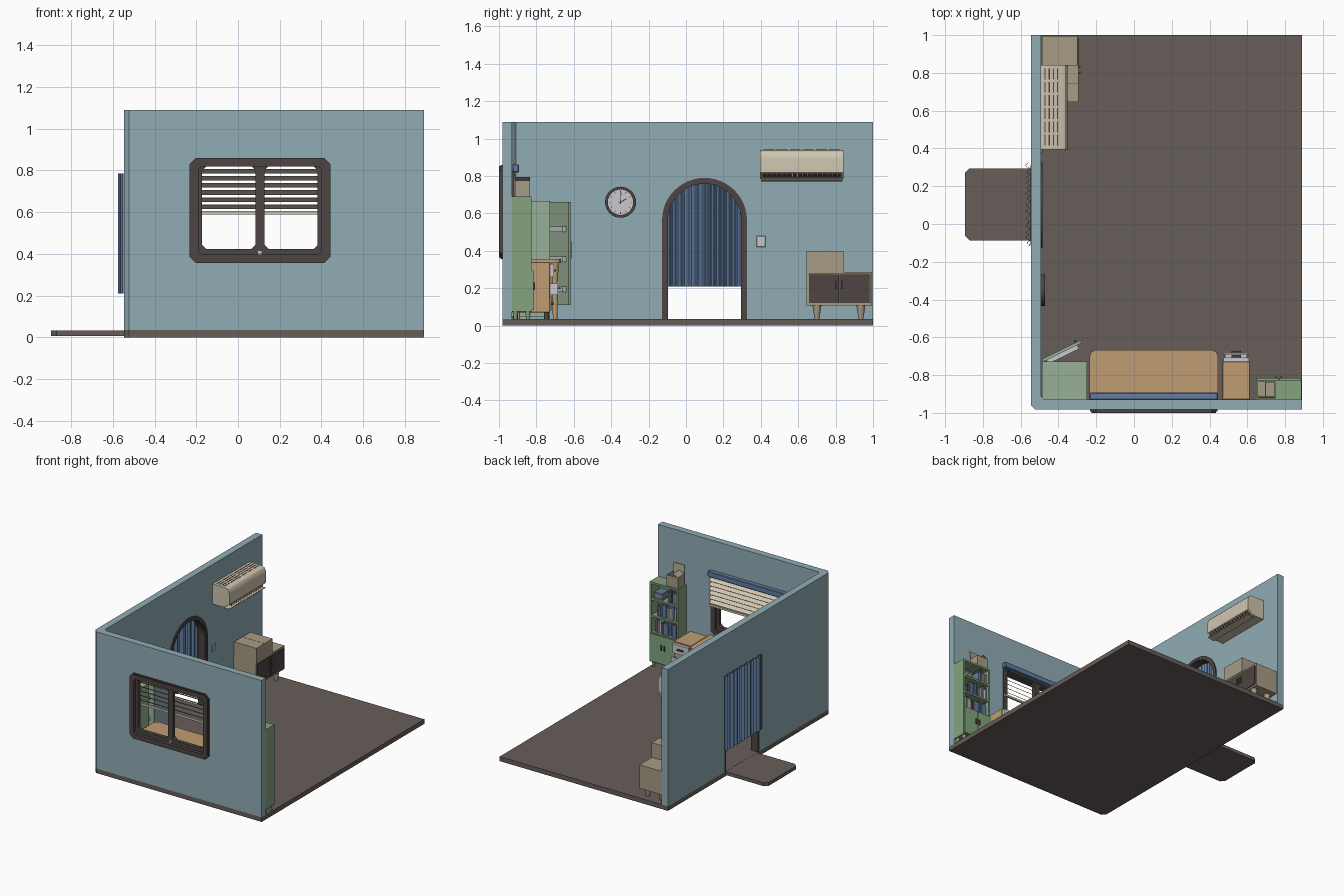
import bpy, bmesh, math, random
from mathutils import Matrix, Vector

if "Cube" in bpy.data.objects:
    bpy.data.objects.remove(bpy.data.objects["Cube"])
random.seed(4)

def mat(name, r, g, b):
    m = bpy.data.materials.new(name)
    m.diffuse_color = tuple((c / 255) ** 2.2 for c in (r, g, b)) + (1,)
    m.use_nodes = True
    m.node_tree.nodes["Principled BSDF"].inputs["Base Color"].default_value = m.diffuse_color
    return m

WALL = mat("wall teal", 143, 171, 179)
FLOOR = mat("floor brown", 102, 94, 90)
DARK = mat("dark brown", 78, 71, 68)
BLUE = mat("curtain blue", 98, 124, 160)
GREEN = mat("shelf green", 130, 162, 125)
PALE = mat("pale green", 150, 174, 150)
TAN = mat("wood tan", 190, 156, 115)
BEIGE = mat("cardboard beige", 166, 154, 132)
CREAM = mat("cream", 206, 195, 174)
GREY = mat("light grey", 200, 201, 205)

# ---------- helpers ----------
def finish(name, bm, m):
    bmesh.ops.recalc_face_normals(bm, faces=bm.faces)
    me = bpy.data.meshes.new(name)
    bm.to_mesh(me)
    bm.free()
    o = bpy.data.objects.new(name, me)
    bpy.context.collection.objects.link(o)
    me.materials.append(m)
    return o

def boxes(name, m, *pairs, bevel=0, turn=None):
    """Boxes given as (x0,x1,y0,y1,z0,z1); turn = (axis, angle) about each centre."""
    bm = bmesh.new()
    for x0, x1, y0, y1, z0, z1 in pairs:
        M = Matrix.Translation(((x0 + x1) / 2, (y0 + y1) / 2, (z0 + z1) / 2))
        if turn:
            M = M @ Matrix.Rotation(turn[1], 4, turn[0])
        bmesh.ops.create_cube(bm, size=1, matrix=M @ Matrix.Diagonal((x1 - x0, y1 - y0, z1 - z0, 1)))
    if bevel:
        bmesh.ops.bevel(bm, geom=bm.edges[:], offset=bevel, segments=1, affect='EDGES')
    return finish(name, bm, m)

def to3(p, axis, t):
    return {'x': (t, p[0], p[1]), 'y': (p[0], t, p[1]), 'z': (p[0], p[1], t)}[axis]

def prism(name, m, pts, axis, a, b):
    bm = bmesh.new()
    A, B = ([bm.verts.new(to3(p, axis, t)) for p in pts] for t in (a, b))
    bm.faces.new(A)
    bm.faces.new(B)
    for i in range(len(pts)):
        j = (i + 1) % len(pts)
        bm.faces.new((A[i], A[j], B[j], B[i]))
    return finish(name, bm, m)

def ring(name, m, outer, inner, axis, a, b, closed=True):
    """Solid band between two matching outlines."""
    bm = bmesh.new()
    loops = [[bm.verts.new(to3(p, axis, t)) for p in pts]
             for pts, t in ((outer, a), (outer, b), (inner, b), (inner, a))]
    n = len(outer)
    for i in range(n if closed else n - 1):
        j = (i + 1) % n
        for k in range(4):
            L, K = loops[k], loops[(k + 1) % 4]
            bm.faces.new((L[i], L[j], K[j], K[i]))
    if not closed:
        for e in (0, -1):
            bm.faces.new([L[e] for L in loops])
    return finish(name, bm, m)

def legs(name, m, spots, z0, z1, r0, r1):
    bm = bmesh.new()
    for x, y in spots:
        bmesh.ops.create_cone(bm, cap_ends=True, segments=12, radius1=r0, radius2=r1, depth=z1 - z0,
                              matrix=Matrix.Translation((x, y, (z0 + z1) / 2)))
    return finish(name, bm, m)

def rect(x0, x1, z0, z1, c):
    return [(x0 + c, z0), (x1 - c, z0), (x1, z0 + c), (x1, z1 - c),
            (x1 - c, z1), (x0 + c, z1), (x0, z1 - c), (x0, z0 + c)]

def circle(cx, cy, r, n=32):
    return [(cx + r * math.cos(2 * math.pi * i / n), cy + r * math.sin(2 * math.pi * i / n)) for i in range(n)]

def arch(r, z0=0.035, cy=0.099, zc=0.563, n=24):
    top = [(cy - r * math.cos(math.pi * i / n), zc + r * math.sin(math.pi * i / n)) for i in range(n + 1)]
    return [(cy - r, z0)] + top + [(cy + r, z0)]

def cut(o, cutter):
    cutter.hide_render = True
    mod = o.modifiers.new("opening", 'BOOLEAN')
    mod.operation, mod.solver, mod.object = 'DIFFERENCE', 'EXACT', cutter
    bpy.context.view_layer.objects.active = o
    bpy.ops.object.modifier_apply(modifier=mod.name)
    bpy.data.objects.remove(cutter)

def smooth(o):
    bpy.ops.object.select_all(action='DESELECT')
    o.select_set(True)
    bpy.context.view_layer.objects.active = o
    bpy.ops.object.shade_smooth_by_angle()

# ---------- room shell ----------
prism("floor", FLOOR, [(-.522, -.982), (.89, -.982), (.89, 1), (-.546, 1), (-.546, -.958)], 'z', 0, .035)
prism("doorstep", FLOOR, [(-.546, -.087), (-.87, -.087), (-.895, -.062), (-.895, .27), (-.87, .295), (-.546, .295)],
      'z', .008, .034)
walls = prism("walls", WALL, [(.89, -.982), (-.522, -.982), (-.546, -.958), (-.546, 1), (-.493, 1),
                              (-.493, -.91), (-.474, -.929), (.89, -.929)], 'z', .035, 1.09)
cut(walls, prism("door_cutter", WALL, arch(.208, 0.0), 'x', -.7, -.4))
cut(walls, prism("window_cutter", WALL, rect(-.205, .415, .382, .834, .02), 'y', -1.1, -.8))

# ---------- arched doorway and curtain ----------
smooth(ring("door_lining", DARK, arch(.211), arch(.196), 'x', -.547, -.488, False))
smooth(ring("door_trim", DARK, arch(.227), arch(.203), 'x', -.497, -.485, False))
front, back = [], []
for i in range(141):
    t = i / 140
    x = -.564 + .008 * math.sin(t * 88 + 2 * math.sin(t * 9)) + .004 * math.sin(t * 37)
    front.append((x, -.12 + .445 * t))
    back.append((x + .004, -.12 + .445 * t))
smooth(ring("door_curtain", BLUE, front, back, 'z', .21, .785, False))

# ---------- window ----------
ring("window_frame_outer", DARK, rect(-.225, .435, .364, .853, .027), rect(-.19, .4, .397, .82, .015), 'y', -1, -.922)
ring("window_frame_trim", DARK, rect(-.232, .443, .357, .86, .03), rect(-.21, .42, .38, .838, .02), 'y', -.993, -.978)
for side, x0, x1 in (("left", -.195, .107), ("right", .103, .405)):
    ring(side + "_sash", DARK, rect(x0, x1, .393, .85, .015), rect(x0 + .023, x1 - .023, .424, .82, .02),
         'y', -.975, -.945)
boxes("window_latch", GREY, (.097, .113, -.98, -.974, .4, .414))
boxes("blind_box", BLUE, (-.235, .443, -.93, -.893, .82, .862), bevel=.004)
boxes("blind_slats", CREAM, *[(-.225, .433, -.927, -.895, .625 + .034 * i, .628 + .034 * i) for i in range(6)],
      turn=('X', math.radians(-38)))
boxes("blind_bottom_rail", CREAM, (-.225, .433, -.919, -.905, .59, .605))

# ---------- wall clock ----------
cy, cz = -.35, .66
smooth(ring("clock_rim", DARK, circle(cy, cz, .083), circle(cy, cz, .068), 'x', -.493, -.472))
prism("clock_face", GREY, circle(cy, cz, .07), 'x', -.493, -.481)
def clock_mark(name, ang, r0, r1, w):
    d, s = Vector((math.sin(ang), math.cos(ang))), Vector((math.cos(ang), -math.sin(ang))) * w
    c = Vector((cy, cz))
    prism(name, DARK, [c + d * r0 - s, c + d * r1 - s, c + d * r1 + s, c + d * r0 + s], 'x', -.482, -.477)
for i in range(12):
    clock_mark("clock_tick", i * math.pi / 6, .053, .062, .0017)
clock_mark("minute_hand", 0.05, -.01, .052, .0022)
clock_mark("hour_hand", 1.05, -.01, .036, .003)

# ---------- light switch ----------
boxes("switch_plate", GREY, (-.493, -.485, .378, .424, .42, .48), bevel=.002)
boxes("switch_rocker", GREY, (-.486, -.48, .39, .412, .435, .465))

# ---------- air conditioner ----------
smooth(prism("air_conditioner", CREAM, [(-.493, .785), (-.493, .94), (-.385, .94), (-.366, .932), (-.354, .915),
       (-.351, .89), (-.351, .818), (-.385, .79), (-.41, .785)], 'y', .395, .843))
boxes("top_grille", DARK, *[(-.474 + .022 * i, -.468 + .022 * i, .415 + .07 * j, .473 + .07 * j, .937, .942)
                            for i in range(4) for j in range(6)])
boxes("air_outlet", DARK, (-.385, -.352, .41, .828, .803, .807), turn=('Y', math.radians(-39)))
boxes("outlet_vanes", CREAM, *[(-.38, -.355, .43 + .027 * i, .436 + .027 * i, .795, .813) for i in range(15)])
boxes("outlet_flap", CREAM, (-.405, -.352, .4, .838, .774, .779), turn=('Y', math.radians(-10)))

# ---------- low cabinet with box ----------
boxes("low_cabinet", BEIGE, (-.488, -.30, .645, .995, .107, .12), (-.488, -.30, .645, .995, .275, .288),
      (-.488, -.30, .645, .657, .107, .288), (-.488, -.30, .983, .995, .107, .288), (-.488, -.475, .65, .99, .11, .28))
for y0, y1, h in ((.658, .819, .802), (.821, .982, .832)):
    boxes("cabinet_door", DARK, (-.315, -.294, y0, y1, .121, .274))
    boxes("cabinet_handle", DARK, (-.294, -.282, h - .004, h + .004, .195, .24))
legs("cabinet_legs", BEIGE, [(x, y) for x in (-.45, -.33) for y in (.7, .935)], .035, .108, .013, .024)
boxes("cardboard_box", BEIGE, (-.485, -.295, .645, .843, .288, .4))
boxes("box_seam", DARK, (-.485, -.2945, .742, .745, .398, .4008))

# ---------- pale green fridge with open door ----------
fx0, fx1, fy0, fy1 = -.487, -.25, -.929, -.727
boxes("fridge_body", PALE, (fx0, fx0 + .018, fy0, fy1, .05, .667), (fx1 - .018, fx1, fy0, fy1, .05, .667),
      (fx0, fx1, fy0, fy1, .64, .667), (fx0, fx1, fy0, fy1, .05, .115), (fx0, fx1, fy0, fy0 + .02, .05, .667))
boxes("fridge_shelves", GREY, *[(fx0 + .018, fx1 - .018, fy0 + .02, fy1 - .03, z, z + .006) for z in (.24, .36, .48)])
legs("fridge_feet", DARK, [(x, y) for x in (-.465, -.27) for y in (-.91, -.745)], .035, .052, .014, .014)
hinge = Matrix.Translation((-.484, -.722, 0)) @ Matrix.Rotation(math.radians(26), 4, 'Z')
for o in (boxes("fridge_door", PALE, (0, .228, -.008, .008, .11, .662)),
          boxes("fridge_door_racks", GREY, *[(.02, .2, -.03, -.008, z, z + .03) for z in (.18, .34, .5)]),
          boxes("fridge_handle", DARK, (.195, .205, .008, .022, .36, .45))):
    o.data.transform(hinge)

# ---------- desk ----------
prism("desk_top", TAN, [(-.235, -.929), (.445, -.929), (.445, -.70), (.436, -.677), (.413, -.667),
                        (-.203, -.667), (-.226, -.677), (-.235, -.70)], 'z', .336, .357)
boxes("desk_apron", TAN, (-.2, .41, -.91, -.9, .28, .337))
legs("desk_legs", TAN, [(x, y) for x in (-.2, .41) for y in (-.9, -.7)], .035, .337, .012, .018)

# ---------- drawer unit ----------
dx0, dx1 = .467, .615
boxes("drawer_unit", TAN, (dx0, dx1, -.929, -.727, .07, .34), bevel=.003)
legs("drawer_casters", DARK, [(x, y) for x in (.485, .597) for y in (-.91, -.745)], .035, .071, .013, .013)
boxes("top_drawer", GREY, (dx0 + .006, dx1 - .006, -.728, -.706, .26, .33))
boxes("bottom_drawer", TAN, (dx0 + .006, dx1 - .006, -.728, -.718, .08, .155))
boxes("open_drawer", GREY, (dx0 + .006, dx1 - .006, -.692, -.684, .165, .238), (.48, .486, -.73, -.69, .17, .225),
      (.596, .602, -.73, -.69, .17, .225), (.48, .602, -.73, -.69, .165, .172))
for y, z in ((-.706, .295), (-.684, .2), (-.718, .118)):
    boxes("drawer_handle", DARK, (.515, .567, y, y + .012, z - .005, z + .005))

# ---------- green bookshelf ----------
sx0, sx1, sy0, sy1 = .645, .888, -.929, -.825
boxes("bookshelf", GREEN, (sx0, sx0 + .014, sy0, sy1, .075, .69), (sx1 - .014, sx1, sy0, sy1, .075, .69),
      (sx0, sx1, sy0, sy0 + .01, .075, .69), *[(sx0, sx1, sy0, sy1, z, z + .014) for z in (.075, .29, .42, .55, .676)])
legs("bookshelf_feet", GREEN, [(x, y) for x in (.665, .868) for y in (-.912, -.845)], .035, .076, .01, .014)
mid = (sx0 + sx1) / 2
for x0, x1, h in ((sx0 + .004, mid - .001, mid - .014), (mid + .001, sx1 - .004, mid + .014)):
    boxes("bookshelf_door", GREEN, (x0, x1, sy1, sy1 + .01, .083, .296))
    boxes("bookshelf_handle", DARK, (h - .004, h + .004, sy1 + .01, sy1 + .018, .19, .23))
for z, end in ((.304, .87), (.434, .85), (.564, .76)):
    x = sx0 + .018
    while x < end - .02:
        w = random.uniform(.011, .02)
        boxes("book", random.choice((BLUE, BLUE, BLUE, TAN, DARK, GREY)),
              (x, x + w - .001, sy0 + .012, sy1 - random.uniform(.012, .025), z, z + random.uniform(.075, .105)))
        x += w
for i, m in enumerate((BLUE, TAN, BLUE)):
    boxes("lying_book", m, (.785 + .004 * i, .862, sy0 + .012, sy1 - .015, .564 + .016 * i, .579 + .016 * i))

# ---------- open carton on the bookshelf ----------
boxes("carton", BEIGE, (.655, .66, -.915, -.835, .69, .775), (.745, .75, -.915, -.835, .69, .775),
      (.655, .75, -.915, -.91, .69, .775), (.655, .75, -.84, -.835, .69, .775), (.655, .75, -.915, -.835, .69, .72))
boxes("carton_flaps", BEIGE, (.653, .70, -.915, -.835, .782, .786), turn=('Y', math.radians(-25)))
boxes("carton_back_flap", BEIGE, (.655, .75, -.919, -.915, .772, .84), turn=('X', math.radians(8)))
